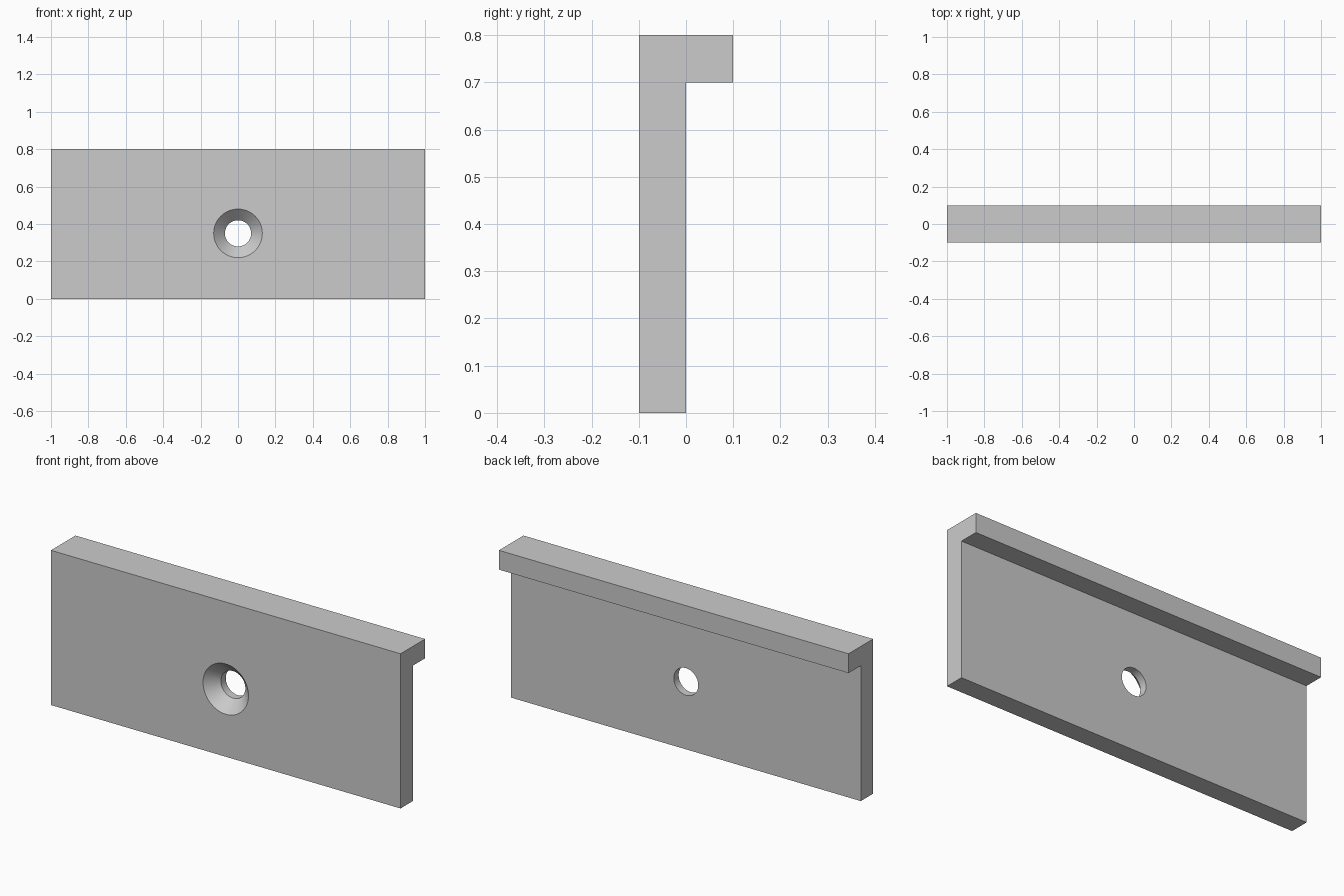
import bpy
import bmesh
from math import radians
from mathutils import Matrix

cube = bpy.data.objects.get("Cube")
if cube:
    bpy.data.objects.remove(cube, do_unlink=True)

GREY = (0.6, 0.6, 0.6, 1.0)
HOLE_Z = 0.35

metal = bpy.data.materials.new("plain_grey")
metal.use_nodes = True
metal.diffuse_color = GREY
metal.node_tree.nodes["Principled BSDF"].inputs["Base Color"].default_value = GREY


def make_object(name, bm):
    bmesh.ops.recalc_face_normals(bm, faces=bm.faces)
    mesh = bpy.data.meshes.new(name)
    bm.to_mesh(mesh)
    bm.free()
    mesh.materials.append(metal)
    obj = bpy.data.objects.new(name, mesh)
    bpy.context.collection.objects.link(obj)
    return obj


# Plate with a lip along the top of its back: an L profile extruded along x
profile = [(-0.1, 0), (0, 0), (0, 0.7), (0.1, 0.7), (0.1, 0.8), (-0.1, 0.8)]
bm = bmesh.new()
face = bm.faces.new([bm.verts.new((-1, y, z)) for y, z in profile])
extruded = bmesh.ops.extrude_face_region(bm, geom=[face])["geom"]
bmesh.ops.translate(bm, vec=(2, 0, 0),
                    verts=[v for v in extruded if isinstance(v, bmesh.types.BMVert)])
plate = make_object("lipped_plate", bm)

# Countersunk screw hole: a stepped profile of (radius, y) spun about the y axis
hole = [(0, -0.14), (0.17, -0.14), (0.07, -0.04), (0.07, 0.05), (0, 0.05)]
bm = bmesh.new()
points = [bm.verts.new((r, y, HOLE_Z)) for r, y in hole]
edges = [bm.edges.new(pair) for pair in zip(points, points[1:])]
bmesh.ops.spin(bm, geom=points + edges, cent=(0, 0, HOLE_Z), axis=(0, 1, 0),
               angle=radians(360), steps=64)
bmesh.ops.remove_doubles(bm, verts=bm.verts, dist=0.0001)
cutter = make_object("screw_hole_cutter", bm)
cutter.hide_render = True

# Cut the hole, then bake the cut so the cutter can go
cut = plate.modifiers.new("screw_hole", 'BOOLEAN')
cut.operation = 'DIFFERENCE'
cut.solver = 'EXACT'
cut.object = cutter
bpy.ops.object.select_all(action='DESELECT')
bpy.context.view_layer.objects.active = plate
plate.select_set(True)
bpy.ops.object.modifier_apply(modifier=cut.name)
bpy.data.objects.remove(cutter, do_unlink=True)

# Smooth walls in the hole, sharp edges elsewhere
bpy.ops.object.shade_smooth_by_angle(angle=radians(30))
